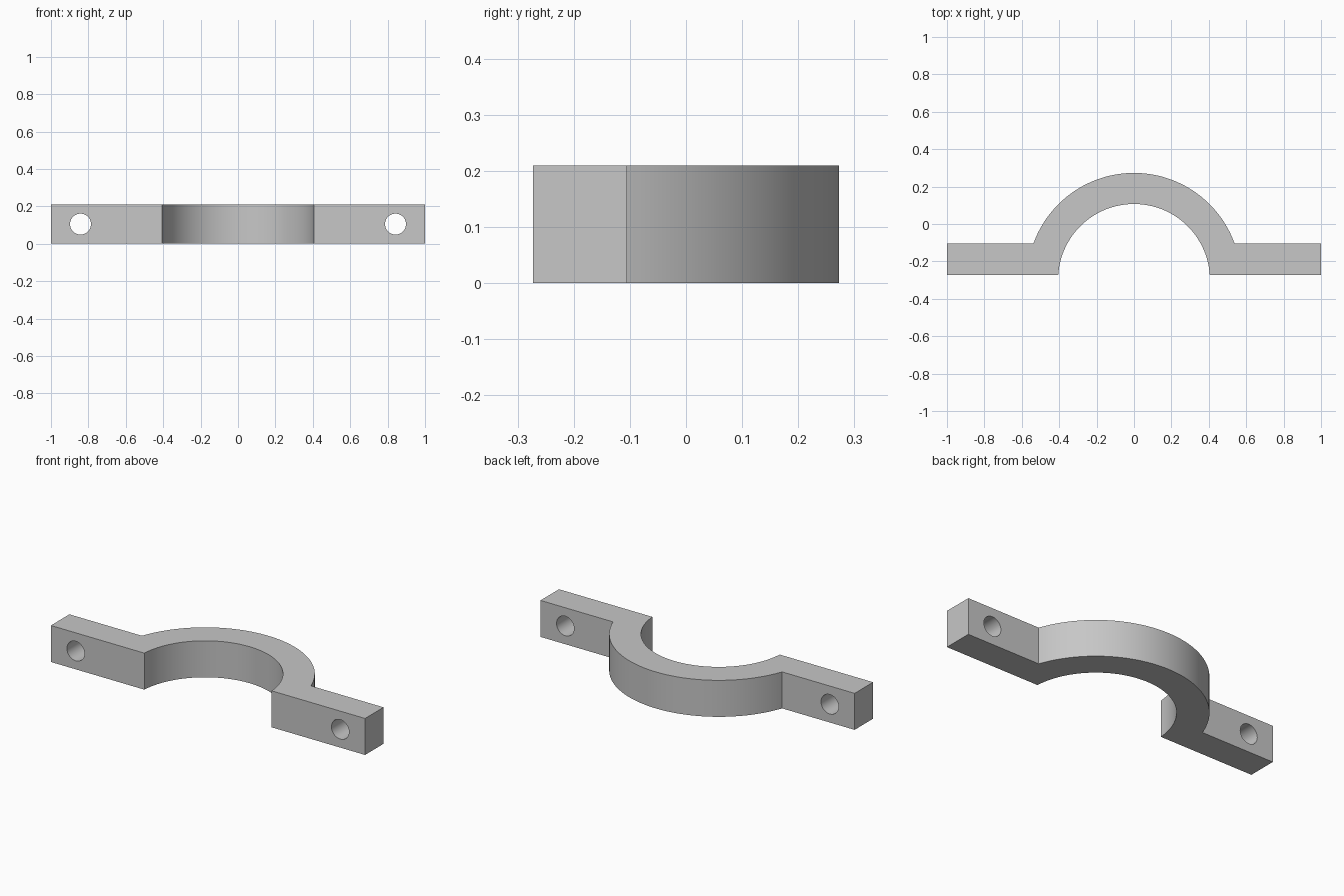
import bpy
import bmesh
import math
from mathutils import Vector, Matrix

cube = bpy.data.objects.get("Cube")
if cube:
    bpy.data.objects.remove(cube, do_unlink=True)

HEIGHT = 0.21
FRONT, FLANGE_BACK = -0.273, -0.105
ARC_CENTRE = -0.299
INNER_R, OUTER_R = 0.406, 0.572
HOLE_X, HOLE_R = 0.842, 0.056

steel = bpy.data.materials.new("plain_grey")
steel.use_nodes = True
grey = (0.57, 0.57, 0.57, 1)
steel.diffuse_color = grey
steel.node_tree.nodes["Principled BSDF"].inputs["Base Color"].default_value = grey


def arc(radius, y_end, steps=64):
    """Points from right to left over the arch, starting and ending at y_end."""
    start = math.asin((y_end - ARC_CENTRE) / radius)
    angles = [start + (math.pi - 2 * start) * i / steps for i in range(steps + 1)]
    return [(radius * math.cos(a), ARC_CENTRE + radius * math.sin(a)) for a in angles]


def finish(bm, name):
    bmesh.ops.recalc_face_normals(bm, faces=bm.faces)
    mesh = bpy.data.meshes.new(name)
    bm.to_mesh(mesh)
    bm.free()
    mesh.materials.append(steel)
    obj = bpy.data.objects.new(name, mesh)
    bpy.context.collection.objects.link(obj)
    return obj


# Clamp outline: outer arch, left flange, inner arch, right flange
outline = [(1, FRONT), (1, FLANGE_BACK)]
outline += arc(OUTER_R, FLANGE_BACK)
outline += [(-1, FLANGE_BACK), (-1, FRONT)]
outline += arc(INNER_R, FRONT)[::-1]

bm = bmesh.new()
base = bm.faces.new([bm.verts.new((x, y, 0)) for x, y in outline])
top = bmesh.ops.extrude_face_region(bm, geom=[base], use_keep_orig=True)
bmesh.ops.translate(bm, vec=Vector((0, 0, HEIGHT)),
                    verts=[v for v in top["geom"] if isinstance(v, bmesh.types.BMVert)])
clamp = finish(bm, "pipe_clamp_half")

# Bolt holes through both flanges
bm = bmesh.new()
for side in (-1, 1):
    place = (Matrix.Translation((side * HOLE_X, (FRONT + FLANGE_BACK) / 2, HEIGHT / 2))
             @ Matrix.Rotation(math.pi / 2, 4, 'X'))
    bmesh.ops.create_cone(bm, cap_ends=True, segments=40, radius1=HOLE_R,
                          radius2=HOLE_R, depth=0.4, matrix=place)
cutter = finish(bm, "bolt_hole_cutter")
cutter.hide_render = True

cut = clamp.modifiers.new("bolt_holes", 'BOOLEAN')
cut.operation = 'DIFFERENCE'
cut.solver = 'EXACT'
cut.object = cutter

bpy.ops.object.select_all(action='DESELECT')
bpy.context.view_layer.objects.active = clamp
clamp.select_set(True)
bpy.ops.object.modifier_apply(modifier=cut.name)
bpy.data.objects.remove(cutter, do_unlink=True)
bpy.ops.object.shade_smooth_by_angle(angle=math.radians(30))
